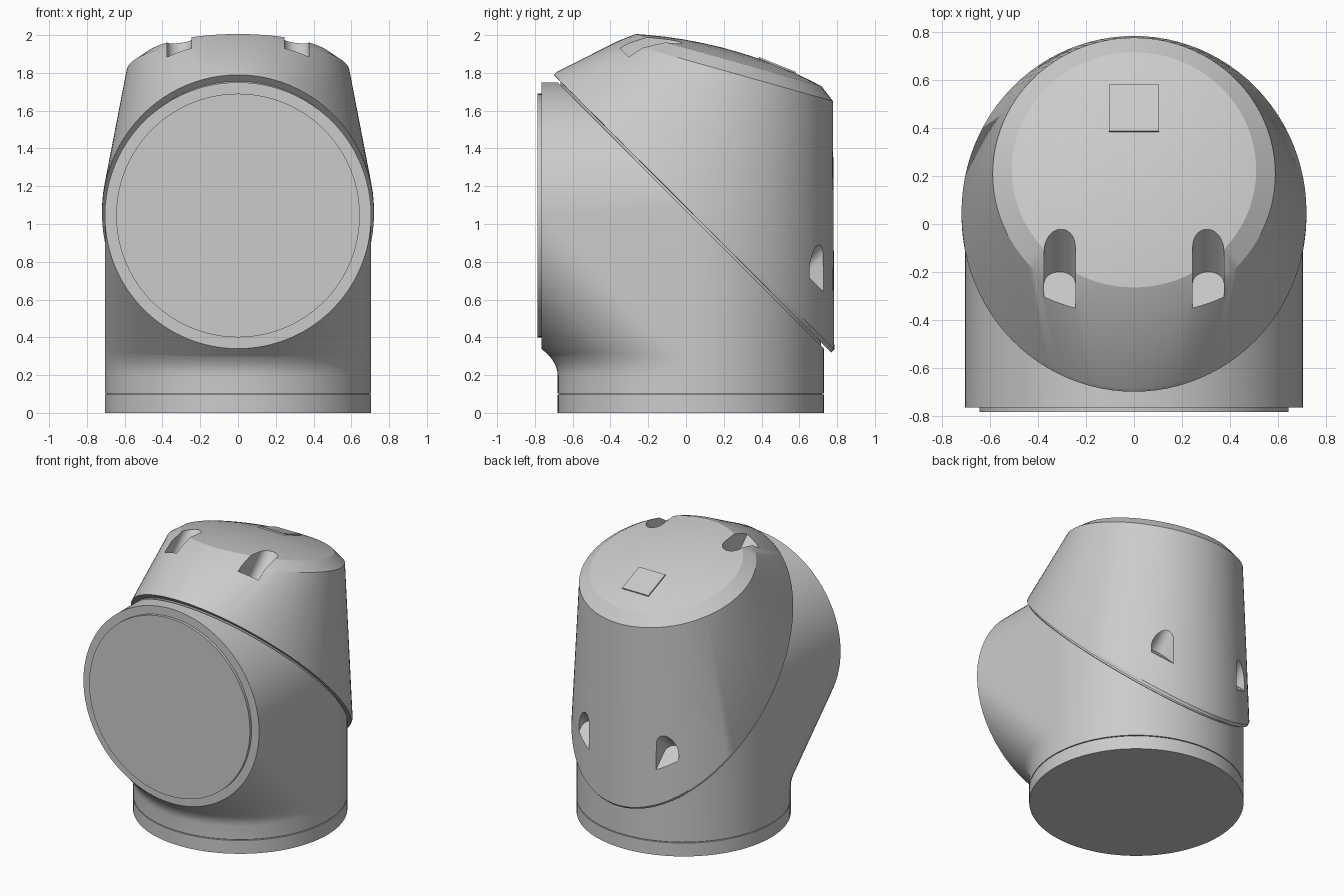
import bpy, bmesh
from math import sin, cos, pi, sqrt, radians
from mathutils import Matrix, Vector

cube = bpy.data.objects.get("Cube")
if cube:
    bpy.data.objects.remove(cube, do_unlink=True)

N = 96
R = 0.705          # pipe radius
AY, AZ = 0.025, 1.045   # where the two pipe axes cross
ANGLES = [2 * pi * i / N for i in range(N)]

grey = bpy.data.materials.new("plain_grey")
grey.use_nodes = True
GREY = (0.6, 0.6, 0.6, 1)
grey.diffuse_color = GREY
grey.node_tree.nodes["Principled BSDF"].inputs["Base Color"].default_value = GREY


def finish(name, bm, angle=22):
    bmesh.ops.recalc_face_normals(bm, faces=bm.faces[:])
    me = bpy.data.meshes.new(name)
    bm.to_mesh(me)
    bm.free()
    me.materials.append(grey)
    ob = bpy.data.objects.new(name, me)
    bpy.context.collection.objects.link(ob)
    smooth(ob, angle)
    return ob


def smooth(ob, angle):
    bpy.ops.object.select_all(action='DESELECT')
    ob.select_set(True)
    bpy.context.view_layer.objects.active = ob
    bpy.ops.object.shade_smooth_by_angle(angle=radians(angle))


def hull(name, points):
    bm = bmesh.new()
    for p in points:
        bm.verts.new(p)
    res = bmesh.ops.convex_hull(bm, input=bm.verts[:])
    loose = [v for v in bm.verts if not v.link_faces]
    bmesh.ops.delete(bm, geom=loose, context='VERTS')
    bmesh.ops.dissolve_limit(bm, angle_limit=0.005, verts=bm.verts[:], edges=bm.edges[:])
    return finish(name, bm)


def loft(name, rings):
    bm = bmesh.new()
    rows = [[bm.verts.new(p) for p in ring] for ring in rings]
    for a, b in zip(rows, rows[1:]):
        for i in range(len(a)):
            j = (i + 1) % len(a)
            bm.faces.new((a[i], a[j], b[j], b[i]))
    bm.faces.new(rows[0])
    bm.faces.new(rows[-1])
    return finish(name, bm)


def flat_ring(z, r=R, push=0):
    """Horizontal circle whose front half is pushed forward."""
    return [(r * cos(a), AY + r * sin(a) - (push if sin(a) < 0 else 0), z) for a in ANGLES]


def front_ring(y, r):
    return [(r * cos(a), y, AZ + r * sin(a)) for a in ANGLES]


def mitre_ring(total, rx, ry, cy):
    """Ellipse in the slanted plane y + z = total."""
    return [(rx * cos(a), cy + ry * sin(a), total - cy - ry * sin(a)) for a in ANGLES]


# Base collar with a thin groove and a fillet flowing into the elbow
rings = [flat_ring(0), flat_ring(0.097), flat_ring(0.097, R - 0.01),
         flat_ring(0.103, R - 0.01), flat_ring(0.103), flat_ring(0.2)]
for i in range(1, 7):
    z = 0.2 + 0.02 * i
    rings.append(flat_ring(z, push=(z - 0.2) ** 2 / 0.24))
loft("base_collar", rings)

# Elbow housing joining the base to the front opening
hull("elbow_housing", front_ring(-0.765, R) + flat_ring(0.26)
     + mitre_ring(AY + AZ, R, R, AY))

# Front cover plate
loft("front_cover", [front_ring(-0.76, 0.645), front_ring(-0.785, 0.645)])

# Recessed neck between housing and cap
loft("joint_neck", [mitre_ring(1.06, 0.69, 0.69, AY), mitre_ring(1.11, 0.69, 0.69, AY)])

# Cap: slanted rim, tapering wall, bevel and shallow dome
CAP = Matrix.Translation((0, 0.21, 1.81)) @ Matrix.Rotation(radians(-15.7), 4, 'X')
rim = mitre_ring(1.09, 0.72, 0.735, 0.035) + mitre_ring(1.12, 0.72, 0.735, 0.05)
dome = []
profile = [(0.59, 0), (0.51, 0.06)]
profile += [(0.51 * k, 0.06 + 0.055 * (1 - k * k)) for k in (0.85, 0.7, 0.5, 0.3, 0.1)]
for r, h in profile:
    dome += [CAP @ Vector((r * cos(a), r * sin(a), h)) for a in ANGLES]
cap = hull("cap", rim + dome)

# Screw pockets, cut square to the slanted joint
S = 1 / sqrt(2)
T, NORMAL = Vector((0, S, -S)), Vector((0, S, S))


def pocket(x, t, floor, side, r=0.065):
    outline = [(r * cos(pi * i / 16), -side * r * sin(pi * i / 16)) for i in range(17)]
    outline += [(-r, side * 0.4), (r, side * 0.4)]
    base = [Vector((x + u, 0, 0)) + T * (t + v) + NORMAL * floor * S for u, v in outline]
    return loft("pocket_cutter", [base, [p + NORMAL * 0.6 for p in base]])


for x_sign in (-1, 1):
    for x, t, floor, side in ((0.31, -1.465, 1.58, -1), (0.335, -0.07, 1.37, 1)):
        cutter = pocket(x_sign * x, t, floor, side)
        cutter.hide_render = True
        mod = cap.modifiers.new("pocket", 'BOOLEAN')
        mod.operation, mod.solver, mod.object = 'DIFFERENCE', 'EXACT', cutter
        bpy.context.view_layer.objects.active = cap
        bpy.ops.object.modifier_apply(modifier=mod.name)
        bpy.data.objects.remove(cutter, do_unlink=True)
smooth(cap, 22)

# Small square plate on the dome
bm = bmesh.new()
bmesh.ops.create_cube(bm, size=1)
tilt = Matrix.Translation((0, 0.255, 0.103)) @ Matrix.Rotation(radians(-6.2), 4, 'X')
bm.transform(CAP @ tilt @ Matrix.Diagonal((0.21, 0.21, 0.009, 1)))
finish("top_plate", bm)
